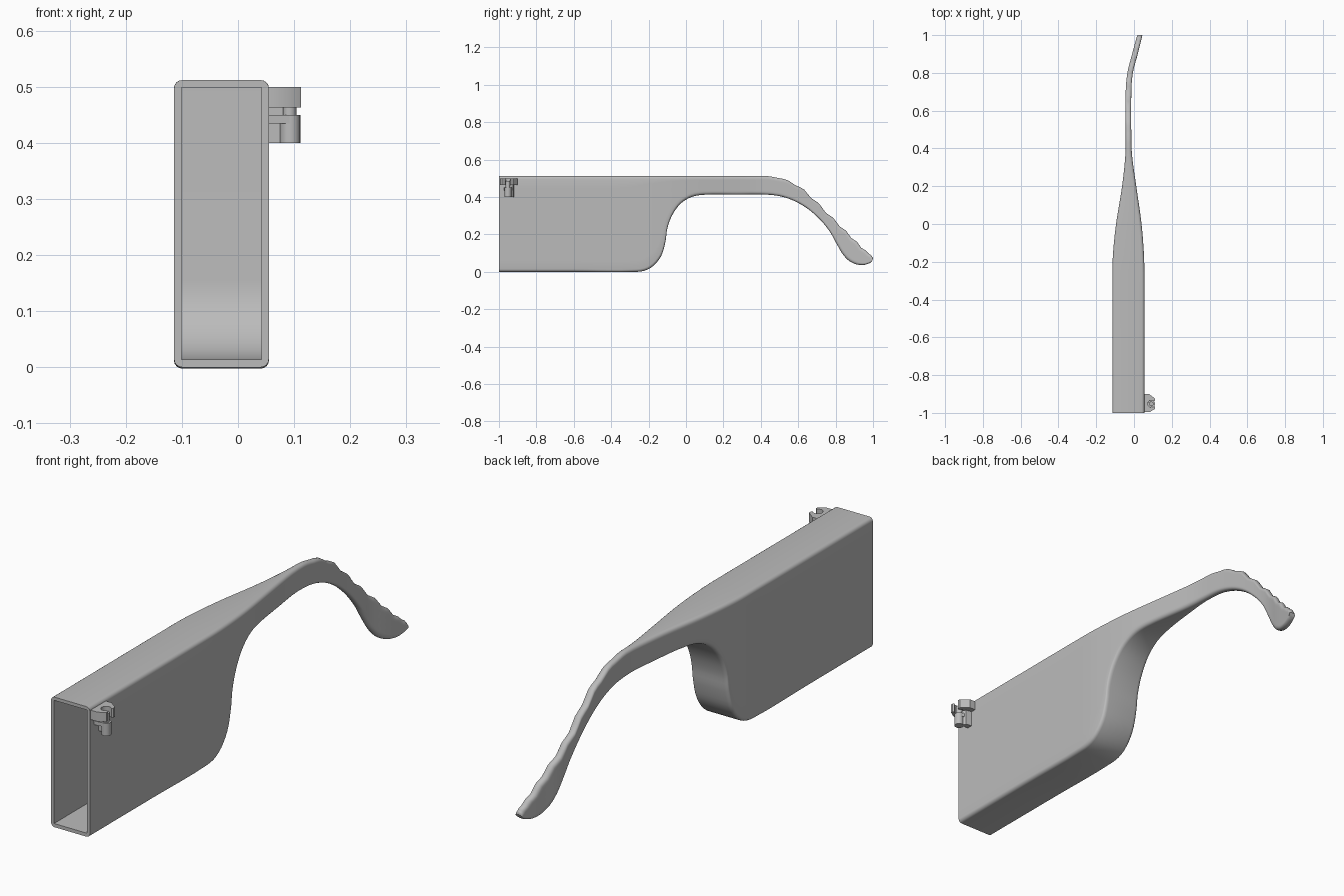
import bpy, bmesh, math
from mathutils import Vector

cube = bpy.data.objects.get("Cube")
if cube:
    bpy.data.objects.remove(cube)

grey = bpy.data.materials.new("plain grey")
grey.use_nodes = True
grey.diffuse_color = (0.5, 0.5, 0.5, 1)
grey.node_tree.nodes["Principled BSDF"].inputs["Base Color"].default_value = (0.5, 0.5, 0.5, 1)


def finish(name, bm, angle=35):
    bmesh.ops.recalc_face_normals(bm, faces=bm.faces)
    mesh = bpy.data.meshes.new(name)
    bm.to_mesh(mesh)
    bm.free()
    mesh.materials.append(grey)
    ob = bpy.data.objects.new(name, mesh)
    bpy.context.collection.objects.link(ob)
    shade(ob, angle)
    return ob


def shade(ob, angle=35):
    bpy.ops.object.select_all(action='DESELECT')
    bpy.context.view_layer.objects.active = ob
    ob.select_set(True)
    bpy.ops.object.shade_smooth_by_angle(angle=math.radians(angle))


def smooth(points, steps):
    """Curve through the points, with tangents scaled to each span."""
    p = [Vector(q) for q in points]
    last = len(p) - 1
    tan = [(p[min(i + 1, last)] - p[max(i - 1, 0)]).normalized() for i in range(last + 1)]
    out = []
    for i in range(last):
        size = (p[i + 1] - p[i]).length
        for k in range(steps):
            t = k / steps
            out.append(p[i] * (2*t**3 - 3*t**2 + 1) + p[i + 1] * (3*t**2 - 2*t**3)
                       + tan[i] * size * (t**3 - 2*t**2 + t) + tan[i + 1] * size * (t**3 - t**2))
    return out + [p[-1]]


def prism(name, outline, axis, low, high):
    """Extrude a 2D outline along x (y,z outline) or z (x,y outline)."""
    bm = bmesh.new()
    place = (lambda a, b, c: (c, a, b)) if axis == 'x' else (lambda a, b, c: (a, b, c))
    rings = [[bm.verts.new(place(a, b, c)) for a, b in outline] for c in (low, high)]
    n = len(outline)
    for i in range(n):
        j = (i + 1) % n
        bm.faces.new((rings[0][i], rings[0][j], rings[1][j], rings[1][i]))
    for ring in rings:
        bm.faces.new(ring)
    return finish(name, bm)


def arc(cx, cy, r, start, end, n):
    angles = [math.radians(start + (end - start) * i / n) for i in range(n + 1)]
    return [(cx + r * math.cos(a), cy + r * math.sin(a)) for a in angles]


# Plan outline: y, right edge, left edge
plan = smooth([(-1, -.114, .055), (-.3, -.114, .055), (-.17, -.112, .053), (0, -.095, .04),
               (.2, -.063, .012), (.36, -.046, -.01), (.45, -.044, -.014), (.7, -.044, -.014),
               (.8, -.035, -.006), (.9, -.01, .02), (1, .017, .045)], 6)


def edges(y):
    y = max(-1, min(1, y))
    for a, b in zip(plan, plan[1:]):
        if y <= b.x:
            m = a.lerp(b, (y - a.x) / (b.x - a.x))
            return m.y, m.z
    return plan[-1].y, plan[-1].z


# Paired stations along the arm: bottom y, z, top y, z
stations = smooth([
    (-1, 0, -1, .512), (-.6, 0, -.65, .512), (-.26, 0, -.42, .512), (-.19, .02, -.36, .512),
    (-.135, .08, -.3, .512), (-.11, .16, -.24, .512), (-.1, .23, -.19, .512),
    (-.075, .3, -.13, .512), (-.03, .363, -.07, .512), (.03, .4, 0, .512),
    (.1, .412, .08, .512), (.27, .412, .27, .512), (.44, .412, .43, .512),
    (.53, .397, .52, .497), (.62, .357, .61, .452), (.7, .295, .69, .38),
    (.765, .22, .77, .3), (.805, .15, .84, .23), (.845, .085, .9, .17),
    (.89, .048, .95, .12), (.94, .036, .985, .092), (.98, .045, .998, .078),
    (.994, .056, 1, .068)], 4)

# Hollow arm: rounded sections lofted from front to tip
bm = bmesh.new()
rings = []
for by, bz, ty, tz in [tuple(s) for s in [Vector(q) for q in stations]]:
    low, high = Vector((0, by, bz)), Vector((0, ty, tz))
    height = (high - low).length
    left, right = edges((by + ty) / 2)
    r = min(.015, height * .45, (right - left) * .45)
    soft = [r * (1 - math.cos(math.pi / 2 * i / 4)) for i in range(5)]
    rise = soft + [r + (height - 2 * r) * i / 10 for i in range(1, 10)]
    rise += [height - d for d in reversed(soft)]
    sides = ([], [])
    for d in rise:
        c = low.lerp(high, d / height)
        near = min(d, height - d, r)
        inset = r - math.sqrt(max(0, r * r - (r - near) ** 2))
        left, right = edges(c.y)
        sides[0].append(bm.verts.new((left + inset, c.y, c.z)))
        sides[1].append(bm.verts.new((right - inset, c.y, c.z)))
    rings.append(sides[1] + sides[0][::-1])
for a, b in zip(rings, rings[1:]):
    for i in range(len(a)):
        j = (i + 1) % len(a)
        bm.faces.new((a[i], a[j], b[j], b[i]))
bm.faces.new(rings[0])
bm.faces.new(rings[-1])
arm = finish("hollow_arm", bm)

# Cavity with a curved lower back corner
floor = [(-1.1, .014)] + arc(-.265, .154, .14, -90, 0, 12) + [(-.125, .499), (-1.1, .499)]
cutter = prism("cavity_cutter", floor, 'x', -.101, .042)
cutter.hide_render = True
cut = arm.modifiers.new("cavity", 'BOOLEAN')
cut.operation, cut.solver, cut.object = 'DIFFERENCE', 'EXACT', cutter
bpy.context.view_layer.objects.active = arm
bpy.ops.object.modifier_apply(modifier=cut.name)
bpy.data.objects.remove(cutter)
shade(arm)

# Hinge: open clip above, pin through the gap, knuckle below
px, py = .092, -.952
clip = [(.05, -.995), (.085, -.995), (.112, -.978), (.112, -.968)]
clip += arc(px, py, .019, -40, -320, 14)
clip += [(.112, -.935), (.112, -.925), (.08, -.9), (.05, -.9)]
prism("hinge_clip", clip, 'z', .463, .5)
prism("hinge_pin", arc(px, py, .012, 0, 345, 23), 'z', .44, .485)
prism("hinge_knuckle", arc(px + .001, py, .018, 0, 345, 23), 'z', .4, .45)
prism("hinge_knuckle_arm", [(.05, -.975), (px, -.97), (px, -.934), (.05, -.92)], 'z', .435, .45)
prism("hinge_web", [(.05, -.945), (.09, -.945), (.08, -.925), (.05, -.92)], 'z', .4, .463)
